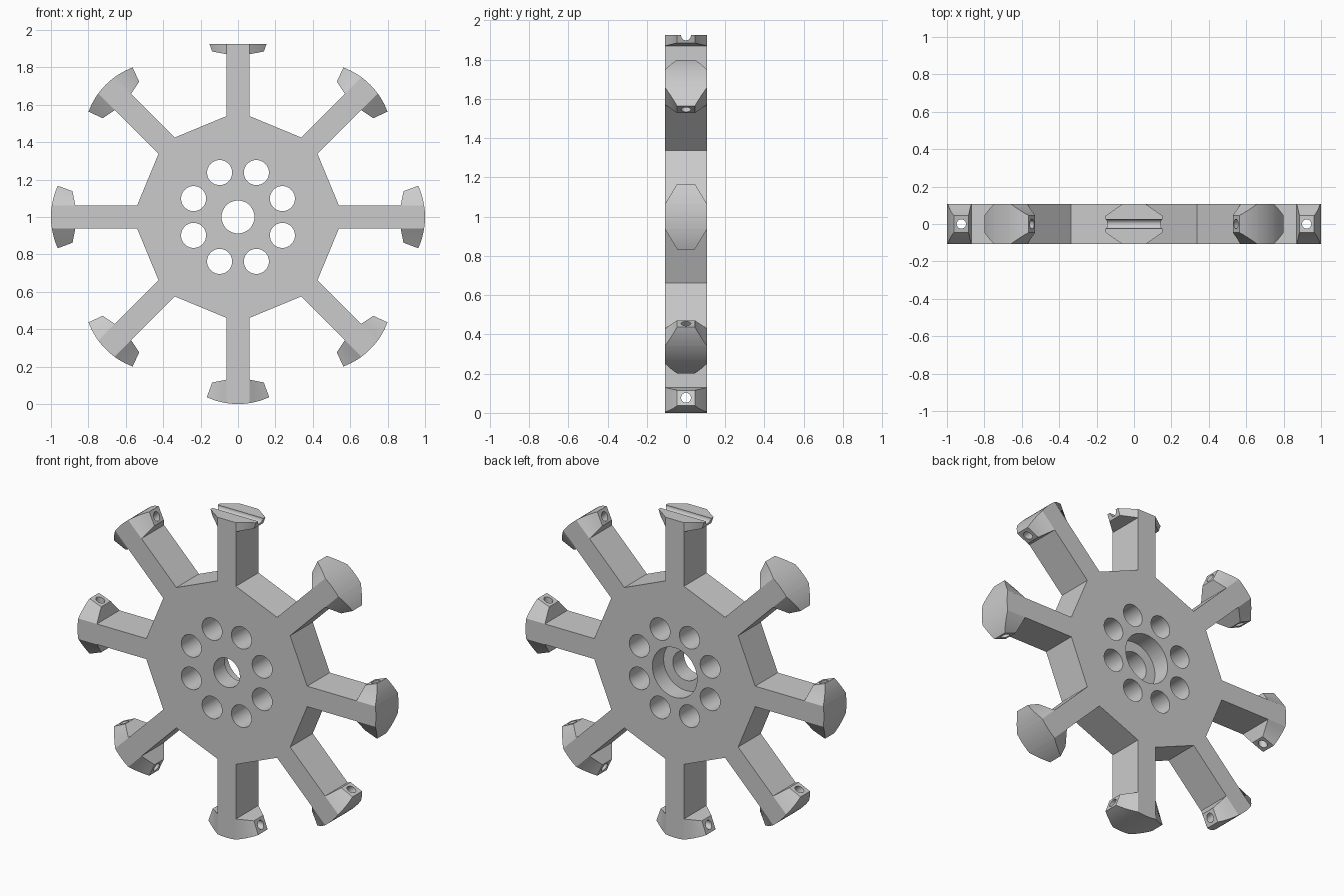
import bpy, bmesh, math
from mathutils import Matrix, Vector

cube = bpy.data.objects.get("Cube")
if cube:
    bpy.data.objects.remove(cube, do_unlink=True)

ARMS = 8
CENTRE = Vector((0, 0, 1))
DEPTH = 0.108        # half thickness of the wheel
ARM = 0.062          # half width of a spoke
PAD = 0.167          # half length of a foot pad
ARC = 0.4            # radius of the curved tread
PIN = 0.923          # radial position of the pin holes

grey = bpy.data.materials.new("grey plastic")
grey.use_nodes = True
grey.diffuse_color = (0.6, 0.6, 0.6, 1)
grey.node_tree.nodes["Principled BSDF"].inputs["Base Color"].default_value = (0.6, 0.6, 0.6, 1)


def place(k, r, t, y):
    """Point at radius r, sideways offset t and depth y on spoke k."""
    a = math.tau * k / ARMS
    return CENTRE + Vector((r * math.cos(a) - t * math.sin(a), y,
                            r * math.sin(a) + t * math.cos(a)))


def tread(t):
    return 1 - ARC + math.sqrt(ARC * ARC - t * t)


def make_object(name, bm):
    bmesh.ops.recalc_face_normals(bm, faces=bm.faces)
    mesh = bpy.data.meshes.new(name)
    bm.to_mesh(mesh)
    bm.free()
    mesh.materials.append(grey)
    ob = bpy.data.objects.new(name, mesh)
    bpy.context.collection.objects.link(ob)
    return ob


def add_cylinder(bm, centre, axis, radius, length, sides):
    turn = Vector(axis).to_track_quat('Z', 'Y').to_matrix().to_4x4()
    bmesh.ops.create_cone(bm, cap_ends=True, segments=sides, radius1=radius, radius2=radius,
                          depth=length, matrix=Matrix.Translation(centre) @ turn)


# Hub and spokes as one extruded outline
bm = bmesh.new()
root = 0.565 - ARM * math.tan(math.pi / ARMS)
outline = []
for k in range(ARMS):
    outline.append(place(k, root, -ARM, -DEPTH))
    for i in range(-3, 4):
        t = ARM * i / 3
        outline.append(place(k, tread(t), t, -DEPTH))
    outline.append(place(k, root, ARM, -DEPTH))
face = bm.faces.new([bm.verts.new(p) for p in outline])
new = bmesh.ops.extrude_face_region(bm, geom=[face])["geom"]
bmesh.ops.translate(bm, vec=(0, 2 * DEPTH, 0),
                    verts=[v for v in new if isinstance(v, bmesh.types.BMVert)])
wheel = make_object("hub_and_spokes", bm)

# Tapered pads on both sides of each spoke tip
bm = bmesh.new()
STEPS = 5
for k in range(ARMS):
    for side in (-1, 1):
        rings = []
        for i in range(STEPS + 1):
            s = i / STEPS
            outer_t = ARM + (PAD - ARM) * s
            inner_t = ARM + (0.138 - ARM) * s
            inner_r = 0.87 + 0.015 * s
            w = DEPTH + (0.045 - DEPTH) * s
            corners = ((inner_r, inner_t, -w), (tread(outer_t), outer_t, -w),
                       (tread(outer_t), outer_t, w), (inner_r, inner_t, w))
            rings.append([bm.verts.new(place(k, r, side * t, y)) for r, t, y in corners])
        for a, b in zip(rings, rings[1:]):
            for j in range(4):
                n = (j + 1) % 4
                bm.faces.new((a[j], a[n], b[n], b[j]))
        bm.faces.new(rings[0])
        bm.faces.new(rings[-1])
pads = make_object("foot_pads", bm)

# Cutters: bolt circle, axle bore and pin holes
bm = bmesh.new()
add_cylinder(bm, CENTRE, (0, 1, 0), 0.088, 1, 48)
for k in range(ARMS):
    add_cylinder(bm, place(k + 0.5, 0.257, 0, 0), (0, 1, 0), 0.067, 1, 40)
    add_cylinder(bm, place(k, PIN, 0, 0), place(k, 0, 1, 0) - CENTRE, 0.025, 0.42, 24)
holes = make_object("hole_cutter", bm)

# Cutter: bearing recess in the back
bm = bmesh.new()
add_cylinder(bm, CENTRE + Vector((0, 0.5, 0)), (0, 1, 0), 0.15, 1, 48)
recess = make_object("recess_cutter", bm)

# Cutter: flat top spoke
bm = bmesh.new()
bmesh.ops.create_cube(bm, size=0.6, matrix=Matrix.Translation((0, 0, 1.925 + 0.3)))
trim = make_object("top_cutter", bm)

cutters = (holes, recess, trim)
for ob in (wheel, pads):
    for cutter in cutters:
        if ob is pads and cutter is recess:
            continue
        mod = ob.modifiers.new(cutter.name, 'BOOLEAN')
        mod.operation = 'DIFFERENCE'
        mod.solver = 'EXACT'
        mod.object = cutter

# Bake the cuts, then drop the cutters
deps = bpy.context.evaluated_depsgraph_get()
baked = [(ob, bpy.data.meshes.new_from_object(ob.evaluated_get(deps))) for ob in (wheel, pads)]
for ob, mesh in baked:
    ob.modifiers.clear()
    ob.data = mesh
for cutter in cutters:
    bpy.data.objects.remove(cutter, do_unlink=True)

for ob in (wheel, pads):
    bpy.ops.object.select_all(action='DESELECT')
    ob.select_set(True)
    bpy.context.view_layer.objects.active = ob
    bpy.ops.object.shade_smooth_by_angle(angle=math.radians(25))
